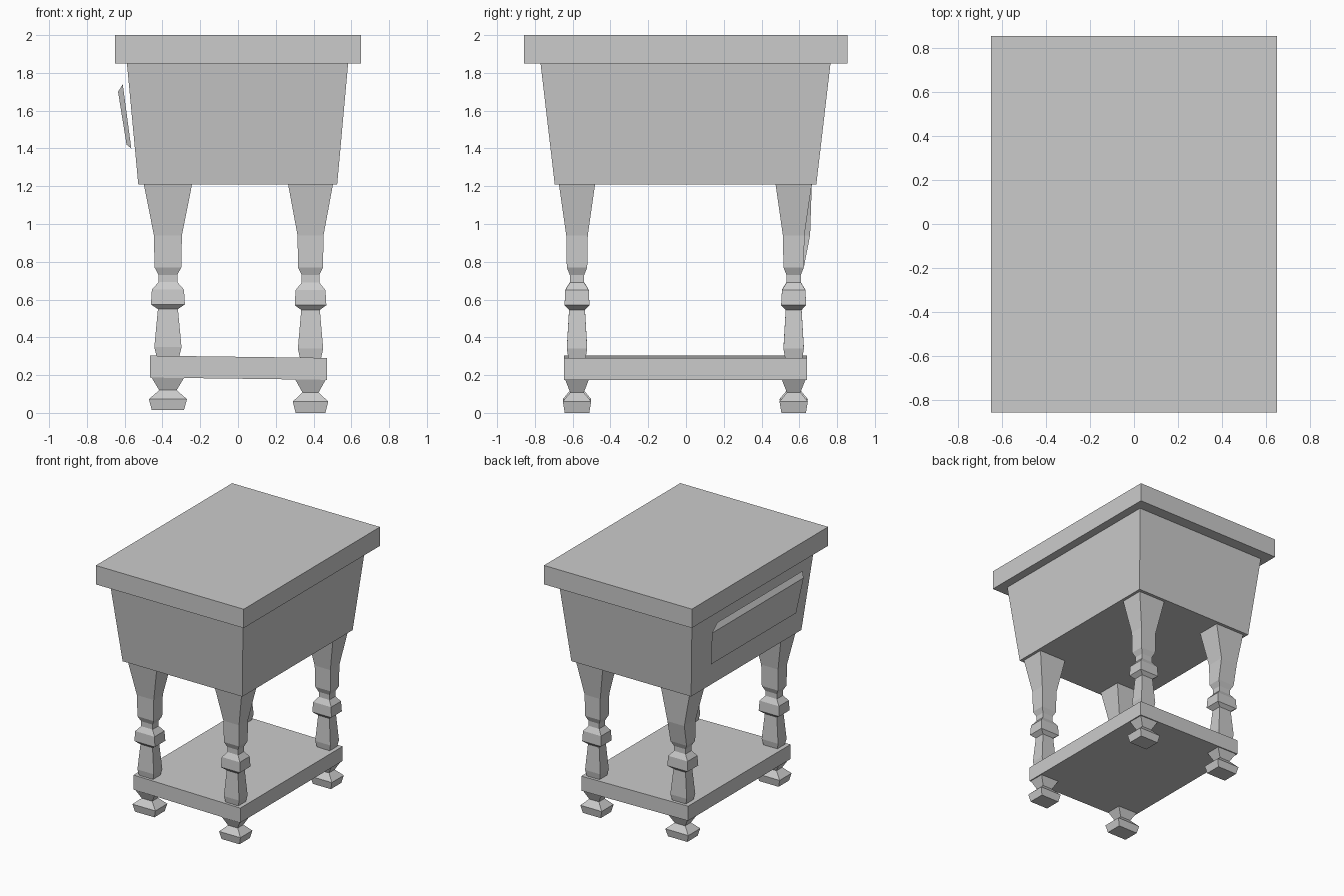
import bpy, bmesh

if "Cube" in bpy.data.objects:
    bpy.data.objects.remove(bpy.data.objects["Cube"])


def loft(name, rings, tweak=None):
    """Stack of rectangular rings (x0, x1, y0, y1, z) skinned into a closed solid."""
    bm = bmesh.new()
    loops = []
    for x0, x1, y0, y1, z in rings:
        loops.append([bm.verts.new((x, y, z)) for x, y in
                      ((x0, y0), (x1, y0), (x1, y1), (x0, y1))])
    for a, b in zip(loops, loops[1:]):
        for i in range(4):
            j = (i + 1) % 4
            bm.faces.new((a[i], a[j], b[j], b[i]))
    bm.faces.new(loops[0][::-1])
    bm.faces.new(loops[-1])
    if tweak:
        tweak(loops)
    bmesh.ops.recalc_face_normals(bm, faces=bm.faces)
    mesh = bpy.data.meshes.new(name)
    bm.to_mesh(mesh)
    bm.free()
    ob = bpy.data.objects.new(name, mesh)
    bpy.context.collection.objects.link(ob)
    return ob


# Table top and tapered cabinet
loft("table_top", [(-.65, .65, -.857, .855, 1.85), (-.65, .65, -.857, .855, 2.0)])
loft("cabinet", [(-.528, .525, -.695, .69, 1.21), (-.588, .583, -.77, .765, 1.85)])


# Lower shelf, sagging a little towards the right
def tilt_shelf(loops):
    for loop in loops:
        for v in loop:
            v.co.z += -.006 if v.co.x > 0 else .006


loft("lower_shelf", [(-.467, .472, -.645, .64, .181), (-.467, .472, -.645, .64, .297)],
     tilt_shelf)

# Square turned leg profile: half width in x, half width in y, height
FOOT = [(.085, .065, 0), (.101, .075, .06), (.046, .036, .108), (.09, .065, .182)]
POST = [(.06, .046, .29), (.072, .054, .34), (.053, .042, .545),
        (.09, .066, .57), (.085, .062, .65), (.05, .038, .69), (.05, .038, .73),
        (.071, .054, .77), (.074, .057, .94), (.128, .096, 1.212)]


def push_back(loops):
    # The rear left leg bulges backwards where its flare starts
    for v in loops[-2][2:]:
        v.co.y = .657


for sx, side, cx, lift, k in ((-1, "left", -.371, .014, 1), (1, "right", .384, 0, .93)):
    for cy, end in ((-.577, "front"), (.57, "rear")):
        rings = []
        for hx, hy, z in FOOT + POST:
            dz = lift * max(0, 1 - z / .8)
            hx *= k
            rings.append((cx - hx, cx + hx, cy - hy, cy + hy, z + dz))
        loft(f"{end}_{side}_leg", rings,
             push_back if (end, side) == ("rear", "left") else None)


# Slanted drawer panel standing just off the left side
def slant_panel(loops):
    shape = [((-.59, -.54, 1.42), (-.565, -.55, 1.40), (-.565, .49, 1.40), (-.59, .53, 1.42)),
             ((-.635, -.57, 1.70), (-.61, -.59, 1.74), (-.61, .48, 1.74), (-.635, .58, 1.70))]
    for loop, pts in zip(loops, shape):
        for v, p in zip(loop, pts):
            v.co = p


loft("drawer_panel", [(-.59, -.565, -.54, .53, 1.4), (-.63, -.61, -.57, .55, 1.72)],
     slant_panel)
